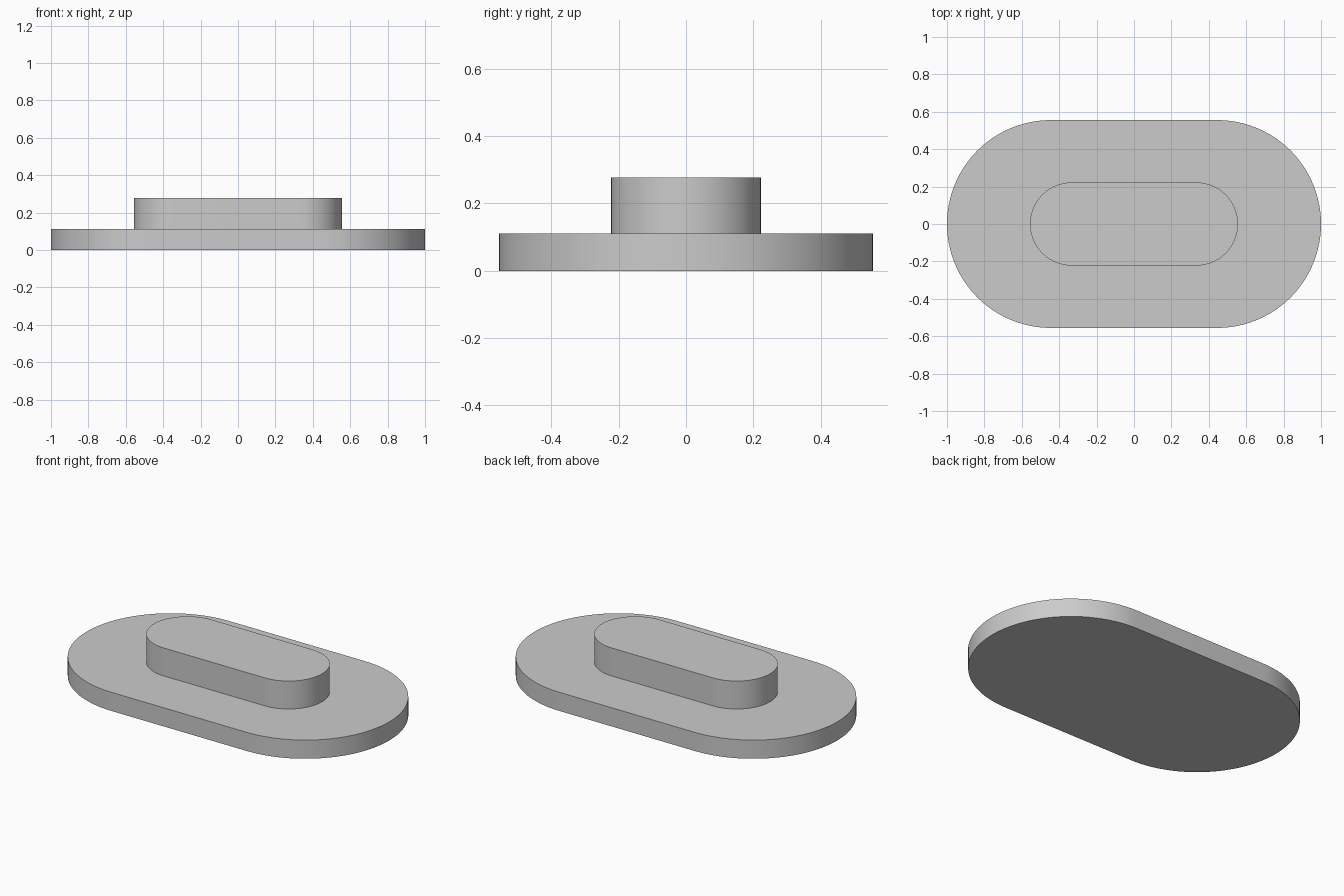
import bpy
import bmesh
from math import cos, sin, pi, radians

cube = bpy.data.objects.get("Cube")
if cube:
    bpy.data.objects.remove(cube, do_unlink=True)

UNIT = 1 / 9  # the plate is 18 units long
ARC_STEPS = 48

grey = bpy.data.materials.new("light_grey")
grey.use_nodes = True
colour = (0.6, 0.6, 0.6, 1)
grey.diffuse_color = colour
grey.node_tree.nodes["Principled BSDF"].inputs["Base Color"].default_value = colour


def slot_block(name, length, width, bottom, height):
    """Extruded slot shape: a rectangle with half-round ends."""
    radius = width / 2
    bm = bmesh.new()
    outline = []
    for side in (1, -1):
        centre = side * (length / 2 - radius)
        for i in range(ARC_STEPS + 1):
            a = -pi / 2 + pi * i / ARC_STEPS
            outline.append(bm.verts.new((centre + side * radius * cos(a),
                                         side * radius * sin(a), bottom)))
    face = bm.faces.new(outline)
    top = bmesh.ops.extrude_face_region(bm, geom=[face], use_keep_orig=True)
    verts = [g for g in top["geom"] if isinstance(g, bmesh.types.BMVert)]
    bmesh.ops.translate(bm, verts=verts, vec=(0, 0, height))
    bmesh.ops.recalc_face_normals(bm, faces=bm.faces[:])

    mesh = bpy.data.meshes.new(name)
    bm.to_mesh(mesh)
    bm.free()
    mesh.materials.append(grey)
    obj = bpy.data.objects.new(name, mesh)
    bpy.context.collection.objects.link(obj)

    # Smooth round walls, crisp rims
    bpy.ops.object.select_all(action="DESELECT")
    obj.select_set(True)
    bpy.context.view_layer.objects.active = obj
    bpy.ops.object.shade_smooth_by_angle(angle=radians(30))
    return obj


# Wide flat plate, and the narrow raised block on it
slot_block("base_plate", 18 * UNIT, 10 * UNIT, 0, UNIT)
slot_block("raised_block", 10 * UNIT, 4 * UNIT, UNIT, 1.5 * UNIT)
